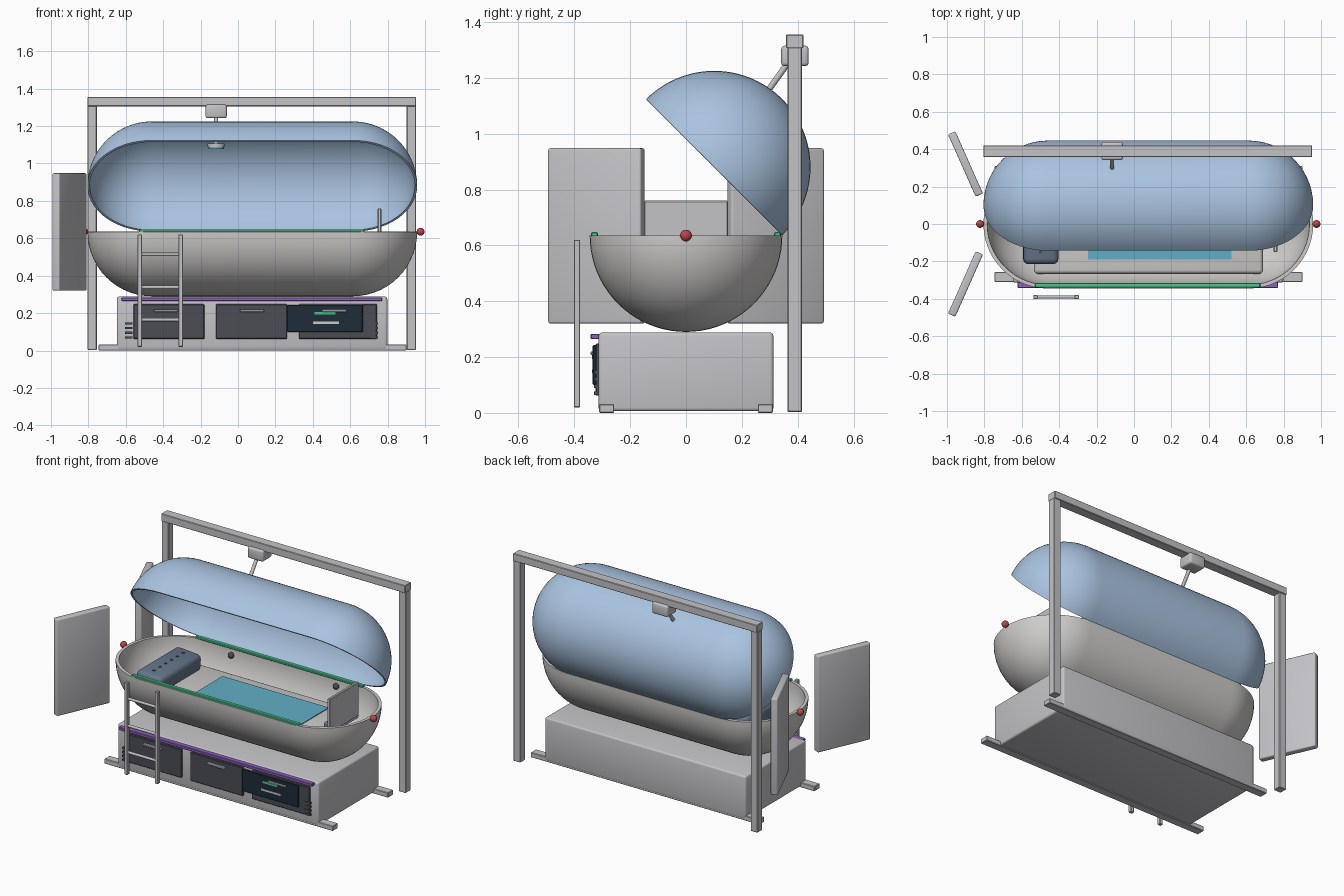
import bpy, bmesh, math
from mathutils import Matrix, Vector

if "Cube" in bpy.data.objects:
    bpy.data.objects.remove(bpy.data.objects["Cube"])


def material(name, r, g, b):
    m = bpy.data.materials.new(name)
    m.diffuse_color = (r, g, b, 1)
    m.use_nodes = True
    m.node_tree.nodes["Principled BSDF"].inputs["Base Color"].default_value = m.diffuse_color
    return m


SHELL = material("warm light grey", .62, .61, .60)
FRAME = material("cool grey", .55, .55, .575)
LID = material("pale blue", .40, .55, .75)
DARK = material("charcoal", .07, .075, .09)
NAVY = material("screen navy", .013, .025, .042)
GREEN = material("green", .06, .60, .27)
PURPLE = material("purple", .27, .12, .52)
TEAL = material("teal", .12, .43, .57)
RED = material("red", .50, .06, .07)
SLATE = material("slate blue", .13, .18, .26)


def finish(bm, name, mat, solid=0):
    me = bpy.data.meshes.new(name)
    bm.to_mesh(me)
    bm.free()
    ob = bpy.data.objects.new(name, me)
    bpy.context.collection.objects.link(ob)
    me.materials.append(mat)
    bpy.ops.object.select_all(action='DESELECT')
    ob.select_set(True)
    bpy.context.view_layer.objects.active = ob
    if solid:
        mod = ob.modifiers.new("wall", 'SOLIDIFY')
        mod.thickness = solid
        mod.offset = -1
        bpy.ops.object.modifier_apply(modifier=mod.name)
    bpy.ops.object.shade_smooth_by_angle(angle=math.radians(35))
    return ob


def box(name, x, y, z, mat, bevel=0.0, rot=None, seg=3):
    """Box from its x, y and z ranges, turned about its own centre."""
    bm = bmesh.new()
    bmesh.ops.create_cube(bm, size=1)
    bmesh.ops.scale(bm, verts=bm.verts, vec=(x[1] - x[0], y[1] - y[0], z[1] - z[0]))
    if bevel:
        bmesh.ops.bevel(bm, geom=bm.edges[:], offset=bevel, segments=seg,
                        profile=.5, affect='EDGES')
    if rot:
        bmesh.ops.rotate(bm, verts=bm.verts, matrix=rot)
    bmesh.ops.translate(bm, verts=bm.verts,
                        vec=(sum(x) / 2, sum(y) / 2, sum(z) / 2))
    return finish(bm, name, mat)


def rod(name, a, b, r, mat, sides=20):
    a, b = Vector(a), Vector(b)
    d = b - a
    bm = bmesh.new()
    m = Matrix.Translation((a + b) / 2) @ d.to_track_quat('Z', 'Y').to_matrix().to_4x4()
    bmesh.ops.create_cone(bm, cap_ends=True, segments=sides, radius1=r, radius2=r,
                          depth=d.length, matrix=m)
    return finish(bm, name, mat)


def ball(name, c, r, mat):
    bm = bmesh.new()
    bmesh.ops.create_uvsphere(bm, u_segments=24, v_segments=14, radius=r,
                              matrix=Matrix.Translation(c))
    return finish(bm, name, mat)


X0, X1, R = -.46, .613, .345


def half_capsule(name, cy, cz, start, mat, wall):
    """Half of a capsule lying along x, swept 180 degrees from a start angle."""
    n, k = 14, 40
    prof = [(X0 - R * math.cos(i * math.pi / 2 / n), R * math.sin(i * math.pi / 2 / n))
            for i in range(n + 1)]
    prof += [(X1 + X0 - x, r) for x, r in reversed(prof)]
    bm = bmesh.new()
    rows = []
    for j in range(k + 1):
        t = start + math.pi * j / k
        rows.append([bm.verts.new((x, cy + r * math.cos(t), cz + r * math.sin(t)))
                     for x, r in prof])
    for p, q in zip(rows, rows[1:]):
        for i in range(len(prof) - 1):
            bm.faces.new((p[i], p[i + 1], q[i + 1], q[i]))
    bmesh.ops.remove_doubles(bm, verts=bm.verts, dist=1e-5)
    bm.normal_update()
    bm.faces.ensure_lookup_table()
    f = bm.faces[len(bm.faces) // 2]
    c = f.calc_center_median()
    if f.normal.y * (c.y - cy) + f.normal.z * (c.z - cz) < 0:
        bmesh.ops.reverse_faces(bm, faces=bm.faces[:])
    return finish(bm, name, mat, wall)


# Tub and opened lid, hinged at the back rim
half_capsule("tub", 0, .635, math.pi, SHELL, .02)
half_capsule("lid", .101, .88, -math.pi / 4, LID, .012)

# Base with foot bars
box("base", (-.648, .798), (-.313, .313), (.006, .288), FRAME, .012)
for n, y in (("front", -.284), ("back", .284)):
    box(n + "_foot_bar", (-.745, .90), (y - .027, y + .027), (0, .032), FRAME, .003, seg=1)

# Drawers, handles, vents and screen on the front
for i, (a, b) in enumerate(((-.56, -.18), (-.118, .262), (.326, .743))):
    box(f"drawer_{i}", (a, b), (-.325, -.31), (.062, .248), DARK, .004, seg=1)
    h = (-.385, .075, .515)[i]
    box(f"drawer_handle_{i}", (h - .065, h + .065), (-.342, -.32), (.207, .22), FRAME, .003, seg=1)
box("screen", (.262, .667), (-.334, -.32), (.10, .243), NAVY, .003, seg=1)
box("screen_green_bar", (.41, .52), (-.336, -.333), (.193, .207), GREEN)
box("screen_light_bar", (.40, .54), (-.336, -.333), (.143, .155), SHELL)
for s, x in (("left", -.583), ("right", .728)):
    for i in range(4):
        z = .07 + i * .025
        box(f"{s}_vent_{i}", (x - .02, x + .02), (-.329, -.31), (z - .006, z + .006), DARK)
box("purple_light_strip", (-.622, .77), (-.342, -.31), (.264, .283), PURPLE, .003, seg=1)

# Mattress, sheet and pillow
box("mattress", (-.535, .69), (-.266, .266), (.458, .507), SHELL, .02)
box("sheet", (-.245, .52), (-.19, .19), (.503, .512), TEAL)
box("pillow", (-.592, -.405), (-.215, .215), (.50, .61), SLATE, .03,
    Matrix.Rotation(math.radians(4), 3, 'Y'))
for i in range(6):
    y = -.15 + i * .06
    rod(f"pillow_dot_{i}", (-.50, y, .60), (-.50, y, .614), .009, DARK, 12)

# Inner jets, foot panel and its bracket
for i, x in enumerate((-.27, .485)):
    ball(f"jet_{i}", (x, .315, .592), .019, DARK)
box("foot_panel", (.746, .766), (-.15, .15), (.54, .76), FRAME, .004, seg=1)
box("foot_panel_bracket", (.69, .75), (-.11, -.05), (.51, .575), SLATE, .01)

# Rim strips and end lights
for s, y in (("front", -.328), ("back", .328)):
    box(s + "_rim_strip", (-.53, .675), (y - .012, y + .012), (.632, .647), GREEN, .003, seg=1)
ball("left_end_light", (-.823, 0, .635), .021, RED)
ball("right_end_light", (.976, 0, .635), .021, RED)

# Rear frame
box("frame_left_post", (-.805, -.755), (.364, .415), (.003, 1.31), FRAME, .003, seg=1)
box("frame_right_post", (.902, .952), (.364, .415), (.003, 1.31), FRAME, .003, seg=1)
box("frame_beam", (-.805, .952), (.358, .421), (1.306, 1.355), FRAME, .003, seg=1)

# Lift motor, arm and spray head
box("lift_motor", (-.173, -.06), (.341, .439), (1.242, 1.315), FRAME, .012)
rod("lift_arm", (-.117, .37, 1.26), (-.117, .255, 1.10), .011, FRAME)
rod("spray_head", (-.117, .255, 1.088), (-.117, .255, 1.108), .046, FRAME, 32)
rod("spray_plate", (-.117, .255, 1.078), (-.117, .255, 1.087), .042, TEAL, 32)

# Folding screens at the head end
for s, sg in (("back", 1), ("front", -1)):
    box(s + "_side_screen", (-1.083, -.719), (sg * .321 - .0215, sg * .321 + .0215),
        (.32, .948), FRAME, .008, Matrix.Rotation(math.radians(-66 * sg), 3, 'Z'))

# Ladder
for s, x in (("left", -.526), ("right", -.307)):
    box(s + "_ladder_rail", (x - .012, x + .012), (-.402, -.379), (.02, .62), FRAME, .003, seg=1)
for i, z in enumerate((.165, .338, .514)):
    rod(f"ladder_rung_{i}", (-.526, -.39, z), (-.307, -.39, z), .009, FRAME)
